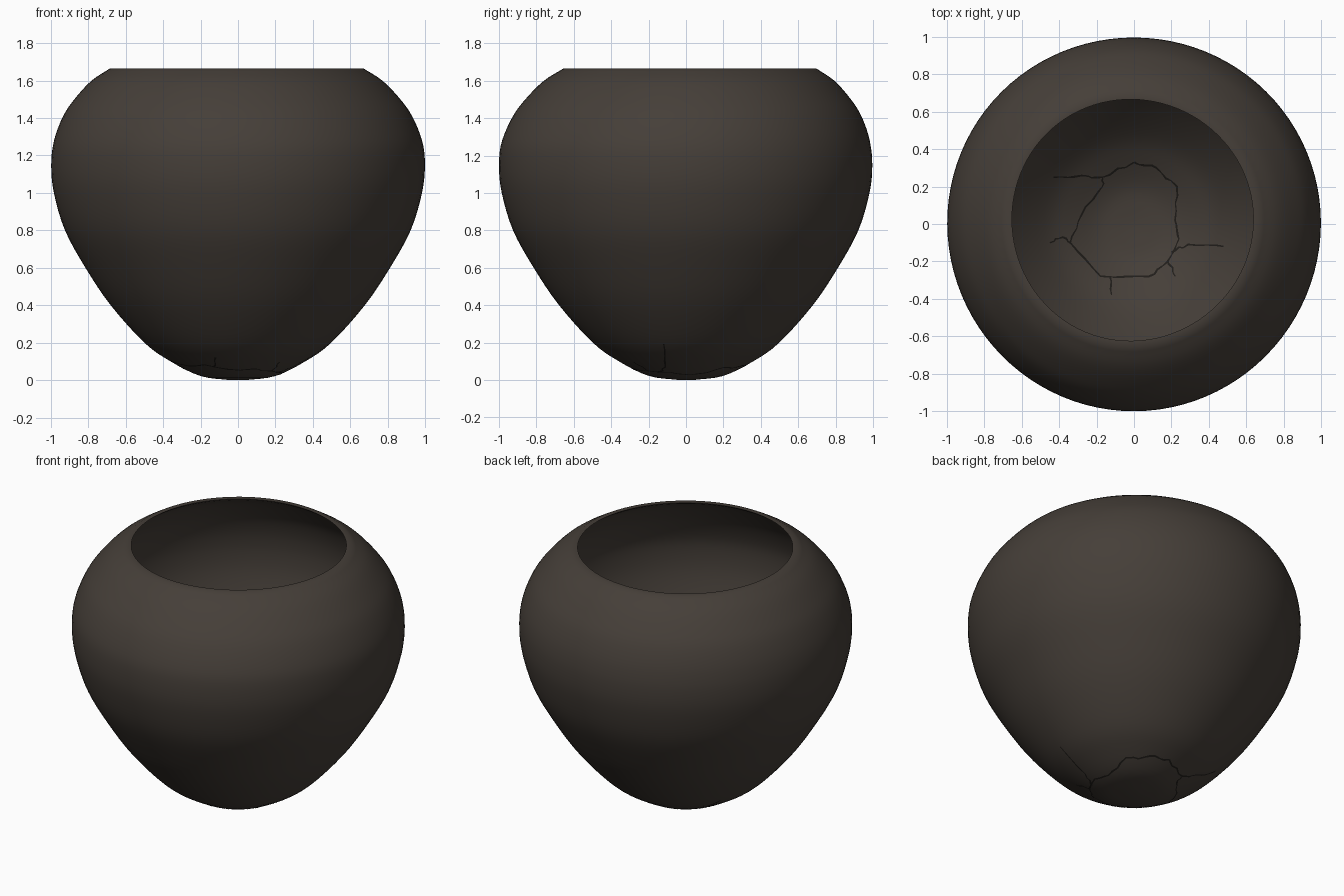
import bpy, bmesh, math, random
from mathutils import Vector

if "Cube" in bpy.data.objects:
    bpy.data.objects.remove(bpy.data.objects["Cube"])

random.seed(4)
SEG = 96
RIM_Z = 1.665


def material(name, rgb):
    m = bpy.data.materials.new(name)
    m.diffuse_color = (*rgb, 1)
    m.use_nodes = True
    m.node_tree.nodes["Principled BSDF"].inputs["Base Color"].default_value = m.diffuse_color
    return m


clay = material("dark_clay", (0.060, 0.049, 0.040))
soot = material("crack_black", (0.014, 0.012, 0.010))


def spline(pts, n=4):
    """Smooth curve through the profile points."""
    p = [Vector(q) for q in pts]
    p = [2 * p[0] - p[1]] + p + [2 * p[-1] - p[-2]]
    out = []
    for i in range(1, len(p) - 2):
        a, b, c, d = p[i - 1:i + 3]
        for k in range(n):
            t = k / n
            out.append(0.5 * (2 * b + (c - a) * t + (2 * a - 5 * b + 4 * c - d) * t * t
                              + (3 * b - a - 3 * c + d) * t ** 3))
    return out + [p[-2]]


# Outer profile (radius, height) and the inner wall offset from it
outer = spline([(0.04, 0.0), (0.2, 0.022), (0.36, 0.1), (0.5, 0.2), (0.68, 0.4), (0.815, 0.6),
                (0.925, 0.8), (0.985, 1.0), (1.0, 1.15), (0.985, 1.28), (0.935, 1.41),
                (0.87, 1.505), (0.78, 1.6), (0.68, RIM_Z)])
inner = []
for i, p in enumerate(outer):
    tan = (outer[min(i + 1, len(outer) - 1)] - outer[max(i - 1, 0)]).normalized()
    thick = 0.03 - 0.01 * p.y / RIM_Z
    inner.append(p + Vector((-tan.y, tan.x)) * thick)
inner[0].x = 0.03
inner.append(Vector((0.648, RIM_Z)))


def place(r, z, a):
    """Hand-made unevenness: mouth leans back, sides dip slightly."""
    k = max(0, (z - 1.25) / (RIM_Z - 1.25))
    dip = 1 - 0.005 * (1 + math.sin(3 * a + 2 * z + 1.0)) * (0.4 + 0.6 * k)
    return (r * dip * math.cos(a) - 0.01 * k, r * dip * math.sin(a) + 0.022 * k, z)


def finish(name, bm, mat):
    bmesh.ops.recalc_face_normals(bm, faces=bm.faces)
    me = bpy.data.meshes.new(name)
    bm.to_mesh(me)
    bm.free()
    me.materials.append(mat)
    ob = bpy.data.objects.new(name, me)
    bpy.context.collection.objects.link(ob)
    return ob


# Pot body: outer wall, flat rim and inner wall as one lathe
bm = bmesh.new()
rings = [[bm.verts.new(place(p.x, p.y, 2 * math.pi * j / SEG)) for j in range(SEG)]
         for p in outer + inner[::-1]]
for a, b in zip(rings, rings[1:]):
    for j in range(SEG):
        k = (j + 1) % SEG
        bm.faces.new((a[j], a[k], b[k], b[j]))
bm.faces.new(rings[0])
bm.faces.new(rings[-1])
pot = finish("pot_body", bm, clay)
bpy.context.view_layer.objects.active = pot
pot.select_set(True)
bpy.ops.object.shade_smooth_by_angle(angle=math.radians(35))


def height(profile, r):
    for p, q in zip(profile, profile[1:]):
        if p.x <= r <= q.x:
            return p.y + (q.y - p.y) * (r - p.x) / (q.x - p.x)
    return profile[0].y


def jagged(pts, n=4):
    p = [Vector(q) for q in pts]
    out = []
    for a, b in zip(p, p[1:]):
        for k in range(n):
            j = 0.008 if k else 0
            out.append(a.lerp(b, k / n) + Vector((random.uniform(-j, j), random.uniform(-j, j))))
    return out + [p[-1]]


# Cracks around the base, seen from above: a ring and its branches
cracks = [jagged(c) for c in (
    [(0, 0.33), (0.12, 0.3), (0.23, 0.2), (0.22, 0.02), (0.24, -0.08), (0.18, -0.2), (0.08, -0.28),
     (-0.18, -0.28), (-0.34, -0.1), (-0.28, 0.05), (-0.17, 0.2), (-0.17, 0.25), (0, 0.33)],
    [(-0.17, 0.25), (-0.28, 0.26), (-0.43, 0.25)],
    [(-0.34, -0.1), (-0.38, -0.07), (-0.45, -0.1)],
    [(0.2, -0.15), (0.29, -0.11), (0.48, -0.12)],
    [(0.18, -0.2), (0.22, -0.28)],
    [(-0.13, -0.28), (-0.12, -0.38)],
)]
for name, profile, lift in (("inner_cracks", inner[:-1], 0.004), ("outer_cracks", outer, -0.002)):
    bm = bmesh.new()
    for line in cracks:
        prev = None
        for i, p in enumerate(line):
            d = (line[min(i + 1, len(line) - 1)] - line[max(i - 1, 0)]).normalized()
            w = Vector((-d.y, d.x)) * random.uniform(0.003, 0.006)
            pair = []
            for q in (p + w, p - w):
                x, y, z = place(q.length, height(profile, q.length), math.atan2(q.y, q.x))
                pair.append(bm.verts.new((x, y, max(0, z + lift))))
            if prev:
                bm.faces.new((prev[0], prev[1], pair[1], pair[0]))
            prev = pair
    finish(name, bm, soot)
